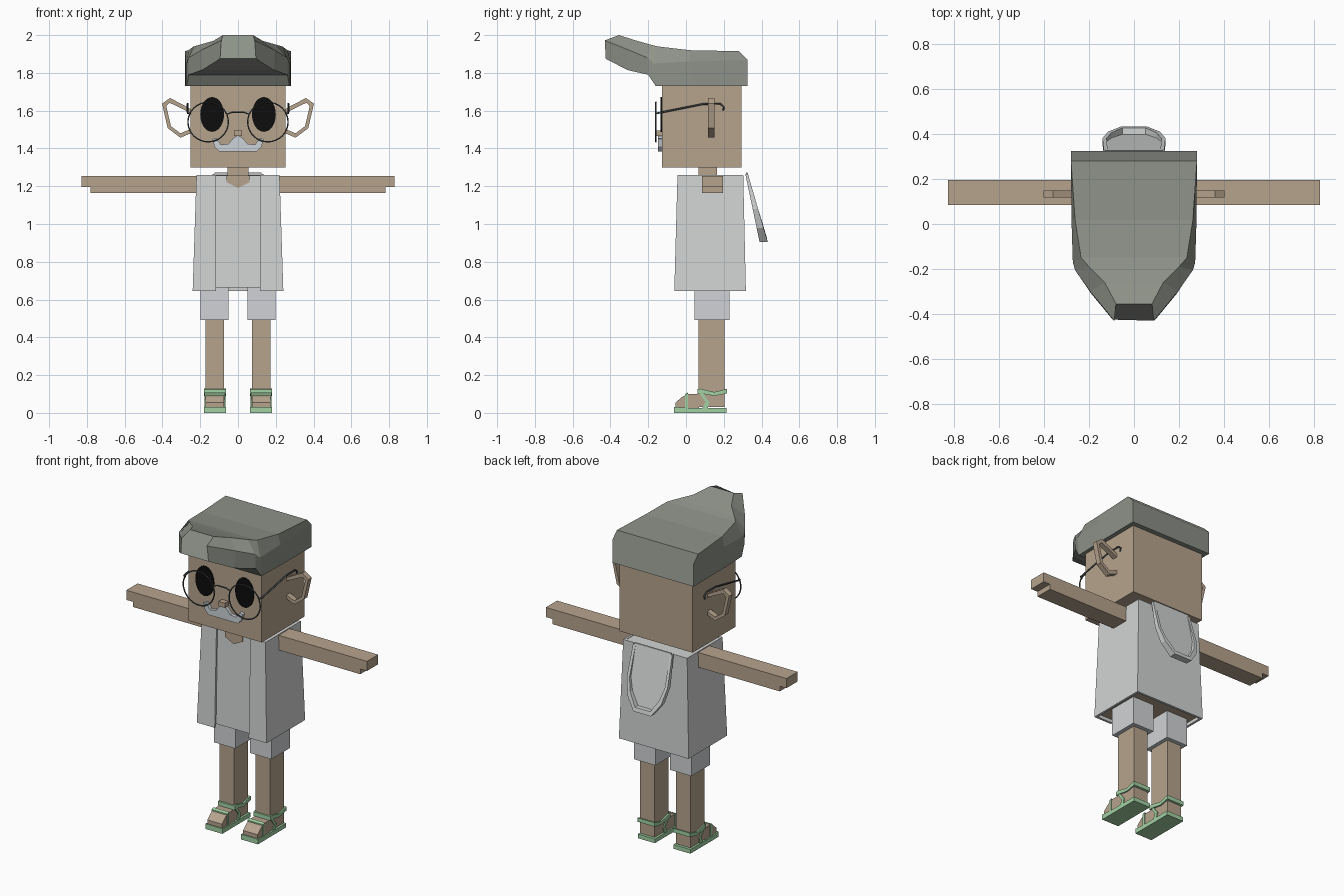
import bpy, bmesh, math
from mathutils import Vector

cube = bpy.data.objects.get("Cube")
if cube:
    bpy.data.objects.remove(cube, do_unlink=True)


def material(name, r, g, b):
    m = bpy.data.materials.new(name)
    m.use_nodes = True
    m.diffuse_color = (r, g, b, 1)
    m.node_tree.nodes["Principled BSDF"].inputs["Base Color"].default_value = (r, g, b, 1)
    return m


skin = material("skin tan", .47, .37, .27)
cloth = material("shirt grey", .64, .66, .65)
shorts_mat = material("shorts grey", .63, .65, .67)
hair_mat = material("hair grey green", .27, .29, .25)
sandal_mat = material("sandal green", .36, .64, .37)
black = material("eye black", .004, .004, .004)
wire_mat = material("glasses grey", .07, .08, .08)
white = material("moustache grey", .60, .65, .69)


def add(name, mesh, mat):
    ob = bpy.data.objects.new(name, mesh)
    bpy.context.collection.objects.link(ob)
    mesh.materials.clear()
    mesh.materials.append(mat)
    return ob


def loft(name, mat, rings):
    """Skin a row of equal rings and cap both ends."""
    bm = bmesh.new()
    rows = [[bm.verts.new(p) for p in ring] for ring in rings]
    n = len(rows[0])
    for a, b in zip(rows, rows[1:]):
        for i in range(n):
            j = (i + 1) % n
            bm.faces.new((a[i], a[j], b[j], b[i]))
    bm.faces.new(rows[0][::-1])
    bm.faces.new(rows[-1])
    bmesh.ops.recalc_face_normals(bm, faces=bm.faces)
    mesh = bpy.data.meshes.new(name)
    bm.to_mesh(mesh)
    bm.free()
    return add(name, mesh, mat)


def rect(x0, x1, y0, y1, z):
    return [(x0, y0, z), (x1, y0, z), (x1, y1, z), (x0, y1, z)]


def box(name, mat, x0, x1, y0, y1, z0, z1):
    return loft(name, mat, [rect(x0, x1, y0, y1, z0), rect(x0, x1, y0, y1, z1)])


def prism_y(name, mat, pts, y0, y1):
    return loft(name, mat, [[(x, y, z) for x, z in pts] for y in (y0, y1)])


def prism_x(name, mat, pts, x0, x1):
    return loft(name, mat, [[(x, y, z) for y, z in pts] for x in (x0, x1)])


def wire(name, mat, pts, radius, cyclic=False):
    cu = bpy.data.curves.new(name, 'CURVE')
    cu.dimensions = '3D'
    cu.bevel_depth = radius
    cu.bevel_resolution = 1
    sp = cu.splines.new('POLY')
    sp.points.add(len(pts) - 1)
    for p, q in zip(sp.points, pts):
        p.co = (*q, 1)
    sp.use_cyclic_u = cyclic
    tmp = bpy.data.objects.new(name + " path", cu)
    bpy.context.collection.objects.link(tmp)
    dg = bpy.context.evaluated_depsgraph_get()
    mesh = bpy.data.meshes.new_from_object(tmp.evaluated_get(dg))
    bpy.data.objects.remove(tmp, do_unlink=True)
    return add(name, mesh, mat)


def ellipse(cx, cz, rx, rz, n):
    return [(cx + rx * math.cos(2 * math.pi * i / n), cz + rz * math.sin(2 * math.pi * i / n))
            for i in range(n)]


def mirrored(pts):
    return pts + [(-x, z) for x, z in reversed(pts) if x]


# Head, neck, nose and moustache
box("head", skin, -.252, .252, -.127, .295, 1.30, 1.78)
box("neck", skin, -.055, .055, .065, .165, 1.22, 1.31)
box("nose", skin, -.022, .022, -.16, -.12, 1.465, 1.495)
prism_y("moustache", white, mirrored([(0, 1.47), (.025, 1.455), (.05, 1.425), (.09, 1.42), (.115, 1.455),
                                      (.135, 1.45), (.125, 1.41), (.10, 1.385)]), -.147, -.12)

# Swept hair: bottom, side and top points at each station from back to tip
stations = [
    [(.28, .325, 1.73), (.28, .325, 1.87), (.28, .28, 1.915)],
    [(.278, .02, 1.73), (.278, .02, 1.86), (.262, .02, 1.92)],
    [(.272, -.16, 1.73), (.272, -.17, 1.85), (.235, -.15, 1.94)],
    [(.262, -.20, 1.79), (.262, -.205, 1.88), (.20, -.19, 1.95)],
    [(.19, -.31, 1.815), (.195, -.30, 1.92), (.13, -.26, 1.97)],
    [(.095, -.425, 1.875), (.088, -.43, 1.972), (.08, -.355, 2.0)],
]
loft("hair", hair_mat, [half + [(-x, y, z) for x, y, z in reversed(half)] for half in stations])

# Torso with bare underside, and neckline
torso = loft("torso", cloth, [rect(-.225, .225, -.048, .303, .665), rect(-.207, .207, -.034, .292, 1.257)])
torso.data.materials.append(skin)
for f in torso.data.polygons:
    if f.normal.z < -.5:
        f.material_index = 1
prism_y("neckline", skin, mirrored([(0, 1.19), (.06, 1.22), (.06, 1.256)]), -.0425, -.034)


# Open shirt: a C-shaped shell that flares downward
def shell(w, y0, y1, z, t=.014, gap=.117):
    half = [(gap, y0 + t), (gap, y0), (w, y0), (w, y1)]
    inner = [(w - t, y1 - t), (w - t, y0 + t)]
    pts = half + [(-x, y) for x, y in reversed(half)]
    pts += [(-x, y) for x, y in reversed(inner)] + inner
    return [(x, y, z) for x, y in pts]


loft("open_shirt", cloth, [shell(.24, -.062, .317, .645), shell(.22, -.045, .303, 1.26)])


# Hood hanging behind the back
def hang(x, z, lift=0):
    return Vector((x, .322 + (1.265 - z) * .21 + lift, z))


rim = [(.135, 1.265), (.14, 1.08), (.115, .98), (.06, .905)]
rim += [(-x, z) for x, z in reversed(rim)]
loft("hood_back", cloth, [[hang(x * .93, z + .008, d) for x, z in rim] for d in (-.004, .006)])
loft("hood_rim", cloth, [[hang(x, z, -.008), hang(x, z, .006 + (1.265 - z) * .08),
                          hang(x * .87, z + .025 * (z < 1), .006 + (1.265 - z) * .08),
                          hang(x * .87, z + .025 * (z < 1), -.008)] for x, z in rim])

# Bridge of the glasses
wire("glasses_bridge", wire_mat, [(-.062, -.16, 1.58), (-.03, -.16, 1.592), (.03, -.16, 1.592),
                                  (.062, -.16, 1.58)], .004)

# Everything that comes in pairs
for side, s in (("left", 1), ("right", -1)):
    def sx(pts):
        return [(s * p[0], *p[1:]) for p in pts]

    # Eye and glasses
    prism_y(side + "_eye", black, ellipse(s * .137, 1.58, .063, .092, 32), -.134, -.126)
    wire(side + "_lens_frame", wire_mat,
         [(x, -.16, z) for x, z in ellipse(s * .158, 1.54, .107, .105, 32)], .004, True)
    wire(side + "_temple", wire_mat, sx([(.25, -.16, 1.585), (.267, -.15, 1.587), (.267, .09, 1.635),
                                         (.267, .18, 1.637), (.267, .20, 1.62), (.267, .197, 1.60)]), .005)

    # Ear as a flat open band
    ear = [((.245, 1.605), (.245, 1.585)), ((.285, 1.628), (.285, 1.605)), ((.36, 1.667), (.362, 1.642)),
           ((.402, 1.637), (.380, 1.625)), ((.372, 1.507), (.355, 1.518)), ((.305, 1.457), (.305, 1.48)),
           ((.245, 1.482), (.245, 1.505))]
    loft(side + "_ear", skin, [sx([(a, .117, b), (a, .15, b), (c, .15, d), (c, .117, d)])
                               for (a, b), (c, d) in ear])

    # Arm with hand, stepped below the fingertips
    prism_y(side + "_arm", skin, sx([(.2, 1.255), (.828, 1.255), (.828, 1.195), (.782, 1.195),
                                     (.782, 1.163), (.2, 1.163)]), .085, .195)

    # Shorts and leg
    a, b = sorted((s * .05, s * .198))
    box(side + "_shorts", shorts_mat, a, b, .045, .23, .493, .68)
    a, b = sorted((s * .073, s * .173))
    box(side + "_leg", skin, a, b, .067, .205, .03, .5)
    prism_x(side + "_foot", skin, [(-.055, .025), (-.055, .055), (-.02, .085), (.01, .1), (.07, .1),
                                   (.07, .025)], a, b)

    # Sandal: sole, ankle strap, toe strap and slanted side straps
    a, b = sorted((s * .064, s * .181))
    prism_x(side + "_sandal_sole", sandal_mat, [(-.063, 0), (-.063, .032), (.01, .026), (.215, .026),
                                                (.215, 0)], a, b)
    prism_x(side + "_ankle_strap", sandal_mat, [(.06, .125), (.075, .128), (.15, .11), (.217, .128),
                                                (.217, .103), (.15, .09), (.075, .103), (.06, .1)], a, b)
    prism_x(side + "_toe_strap", sandal_mat, [(-.006, .02), (-.006, .1), (.01, .107), (.01, .02)],
            a + .004, b - .004)
    prism_x(side + "_front_side_strap", sandal_mat, [(.065, .11), (.085, .11), (.125, .055), (.105, .055)],
            a + .003, b - .003)
    prism_x(side + "_lower_side_strap", sandal_mat, [(.105, .06), (.125, .06), (.115, .02), (.085, .02)],
            a + .003, b - .003)
